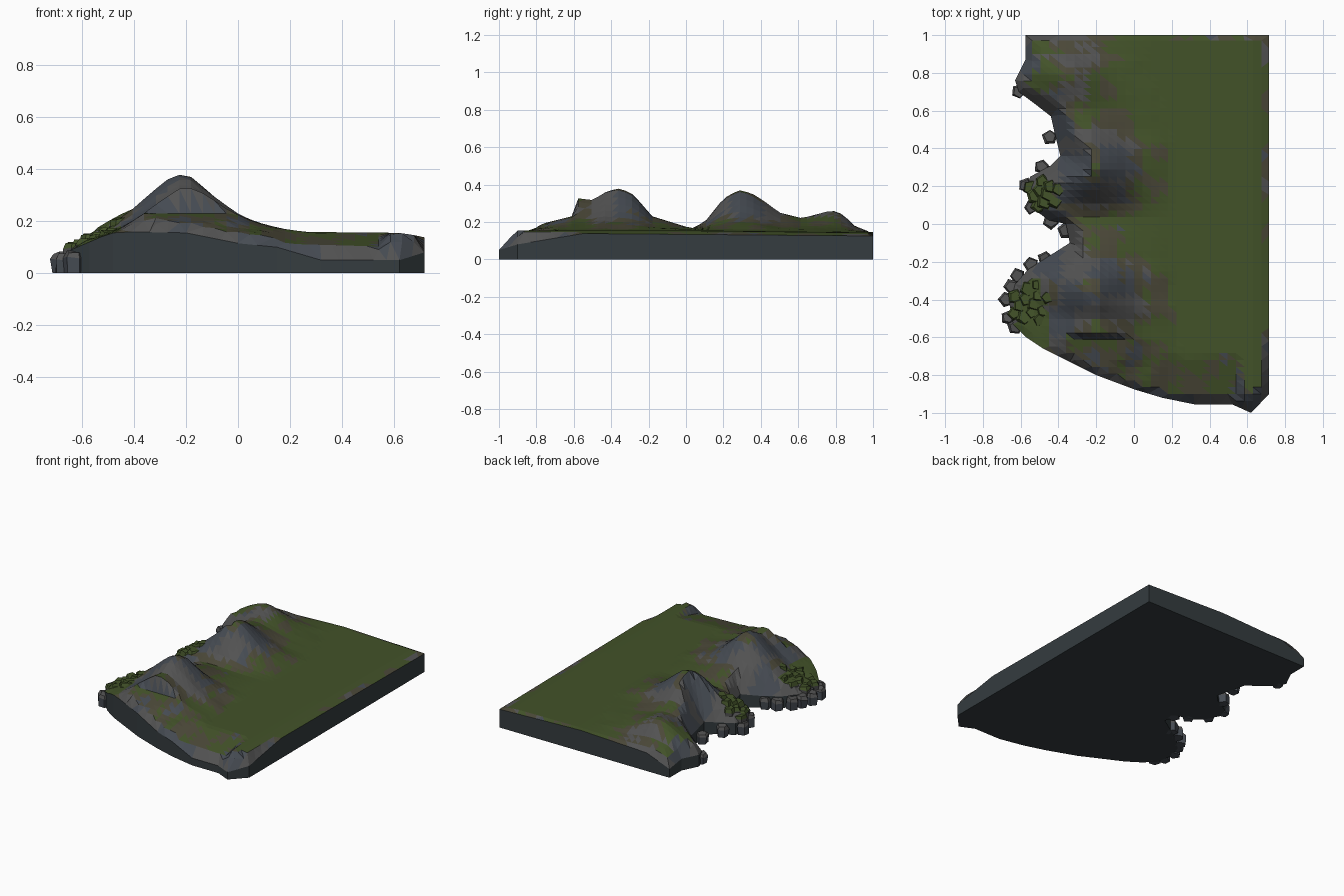
import bpy, bmesh, math, random
from mathutils import Vector, noise
from mathutils.geometry import delaunay_2d_cdt, intersect_point_line

if "Cube" in bpy.data.objects:
    bpy.data.objects.remove(bpy.data.objects["Cube"])

random.seed(4)


def material(name, rgb):
    m = bpy.data.materials.new(name)
    m.diffuse_color = (*rgb, 1)
    m.use_nodes = True
    m.node_tree.nodes["Principled BSDF"].inputs["Base Color"].default_value = m.diffuse_color
    return m


MATS = [material("grass", (0.055, 0.085, 0.022)),
        material("slate", (0.06, 0.07, 0.085)),
        material("rock", (0.085, 0.085, 0.085)),
        material("earth", (0.07, 0.065, 0.04)),
        material("cliff", (0.035, 0.045, 0.05))]
GRASS, SLATE, ROCK, EARTH, CLIFF = range(5)

# Shoreline corners with the height of the cliff top: x, y, z
OUTLINE = [(-.575, 1, .06), (-.575, .87, .08), (-.63, .76, .08), (-.61, .70, .08),
           (-.53, .64, .08), (-.44, .57, .09), (-.42, .48, .09), (-.39, .36, .09),
           (-.44, .31, .08), (-.55, .25, .08), (-.57, .17, .08), (-.52, .07, .08),
           (-.45, .02, .08), (-.36, 0, .09), (-.34, -.1, .09), (-.45, -.17, .08),
           (-.56, -.24, .08), (-.63, -.32, .08), (-.66, -.42, .08), (-.64, -.53, .09),
           (-.57, -.6, .12), (-.48, -.66, .16), (-.2, -.8, .155), (0, -.875, .115),
           (.15, -.92, .10), (.32, -.955, .05), (.52, -.955, .05), (.62, -1, .05),
           (.715, -.9, .08), (.715, -.55, .138), (.715, 1, .125), (.1, 1, .145),
           (-.4, 1, .125)]
# Ridge line height along y, hill cross-section along x, and ground level along x
RIDGE = [(-1, .05), (-.87, .14), (-.75, .2), (-.68, .27), (-.61, .33), (-.5, .317),
         (-.42, .365), (-.35, .38), (-.28, .345), (-.18, .23), (.03, .165), (.1, .2),
         (.2, .325), (.28, .37), (.34, .36), (.42, .31), (.5, .25), (.62, .22),
         (.78, .262), (.84, .24), (.9, .18), (1, .14)]
SECTION = [(-.4, 0), (-.28, .12), (-.18, .43), (-.1, .75), (-.03, 1), (.03, 1),
           (.1, .75), (.2, .37), (.27, .2), (.42, 0)]
CREST = [(-1, -.18), (-.6, -.19), (-.35, -.22), (.28, -.22), (.5, -.25), (.78, -.35), (1, -.37)]
GROUND = [(-.7, .09), (-.58, .12), (-.48, .14), (-.3, .15), (.1, .16), (.62, .155), (.715, .14)]
# Low grassy shelf behind the front cliff
SHELF = [(0, .15), (.2, .105), (.55, .095), (.63, .2)]


def lerp(table, t):
    if t <= table[0][0]:
        return table[0][1]
    for (a, u), (b, v) in zip(table, table[1:]):
        if t <= b:
            return u + (v - u) * (t - a) / (b - a)
    return table[-1][1]


SEGMENTS = list(zip(map(Vector, OUTLINE), map(Vector, OUTLINE[1:] + OUTLINE[:1])))


def edge_info(x, y):
    """Nearest shore distance and the height limit the shore imposes."""
    near, cap = 9, 9
    p = Vector((x, y))
    for a, b in SEGMENTS:
        q, f = intersect_point_line(p, a.xy, b.xy)
        f = min(1, max(0, f))
        d = (p - a.xy.lerp(b.xy, f)).length
        near = min(near, d)
        cap = min(cap, a.z + (b.z - a.z) * f + 1.6 * d)
    return near, cap


def height(x, y):
    ground = lerp(GROUND, x) - .012 * max(0, y)
    dx = x - lerp(CREST, y)
    dx *= 1 + .13 * noise.noise((x * 3, y * 8, 1.5))      # spurs and gullies
    hill = max(0, lerp(RIDGE, y) - ground) * lerp(SECTION, dx)
    z = min(ground + hill, edge_info(x, y)[1])
    if y < -.6:
        z = min(z, lerp(SHELF, x) + .25 * max(0, y + .93))
    return z


def inside(x, y):
    hit = False
    for a, b in SEGMENTS:
        if (a.y > y) != (b.y > y) and x < a.x + (b.x - a.x) * (y - a.y) / (b.y - a.y):
            hit = not hit
    return hit


def finish(bm, name):
    bmesh.ops.recalc_face_normals(bm, faces=bm.faces[:])
    me = bpy.data.meshes.new(name)
    bm.to_mesh(me)
    bm.free()
    for m in MATS:
        me.materials.append(m)
    ob = bpy.data.objects.new(name, me)
    bpy.context.collection.objects.link(ob)
    return ob


def build_terrain():
    # Shore points, then a regular grid of points inside the shore
    pts = []
    for a, b in SEGMENTS:
        n = max(1, round((b - a).xy.length / .07))
        pts += [a.xy.lerp(b.xy, i / n) for i in range(n)]
    loop = list(range(len(pts)))
    for j in range(-27, 28):
        for i in range(-16, 17):
            x, y = i * .045, j * .036
            if inside(x, y) and edge_info(x, y)[0] > .02:
                pts.append(Vector((x, y)))
    verts, _, faces, *_ = delaunay_2d_cdt(pts, [], [loop], 1, 1e-5)

    bm = bmesh.new()
    vs = [bm.verts.new((p.x, p.y, height(p.x, p.y))) for p in verts]
    for f in faces:
        bm.faces.new([vs[i] for i in f])
    bm.normal_update()

    # Colour the ground by steepness with patchy noise
    for f in bm.faces:
        c = f.calc_center_median()
        cell = Vector((round(c.x / .07) * .07, round(c.y / .036) * .036, 0))
        nz = abs(f.normal.z)
        v = nz + .2 * noise.noise(cell * 8)
        if nz > .985 or (c.x < -.45 and c.z > .11 and nz > .8):
            f.material_index = GRASS
        elif v < .88:
            f.material_index = SLATE if noise.noise(cell * 5 + Vector((3, 7, 2))) > .05 else ROCK
        elif v < .97:
            f.material_index = EARTH
        else:
            f.material_index = GRASS

    # Cliff walls and flat underside
    rim = [e for e in bm.edges if e.is_boundary]
    out = bmesh.ops.extrude_edge_only(bm, edges=rim)["geom"]
    low = {g for g in out if isinstance(g, bmesh.types.BMVert)}
    for v in low:
        v.co.z = 0
    for g in out:
        if isinstance(g, bmesh.types.BMFace):
            g.material_index = CLIFF
    base = [e for e in bm.edges if e.verts[0] in low and e.verts[1] in low]
    for f in bmesh.ops.edgeloop_fill(bm, edges=base)["faces"]:
        f.material_index = CLIFF
    finish(bm, "terrain")


def add_boulder(bm, x, y, r, z0, z1, side, top):
    """Irregular five-sided boulder with a slightly narrower, tilted top."""
    turn = random.uniform(0, 6)
    rings = []
    for k, z in ((.9, z0), (1, z0 + .75 * (z1 - z0)), (.75, z1)):
        ring = []
        for i in range(5):
            a = turn + i * math.tau / 5
            q = r * k * random.uniform(.88, 1.12)
            dz = random.uniform(-.008, .004) if z > z0 else 0
            ring.append(bm.verts.new((x + q * math.cos(a), y + q * math.sin(a), z + dz)))
        rings.append(ring)
    for n, (lo, hi) in enumerate(zip(rings, rings[1:])):
        for i in range(5):
            j = (i + 1) % 5
            f = bm.faces.new((lo[i], lo[j], hi[j], hi[i]))
            f.material_index = side if n == 0 else top
    bm.faces.new(rings[0][::-1]).material_index = side
    bm.faces.new(rings[2]).material_index = top


build_terrain()

# Boulders along the western shore
bm = bmesh.new()
for x, y in [(-.61, .70), (-.445, .46), (-.49, .305), (-.575, .205), (-.545, .09), (-.44, .015),
             (-.36, -.035), (-.47, -.185), (-.545, -.215), (-.615, -.275), (-.65, -.33),
             (-.675, -.40), (-.668, -.495), (-.63, -.545)]:
    add_boulder(bm, x, y, random.uniform(.038, .044), 0, random.uniform(.068, .085), SLATE, ROCK)
finish(bm, "shore_boulders")

# Mossy slabs piled on the two headlands
bm = bmesh.new()
for cx, cy, spread, count in ((-.47, .16, .085, 10), (-.54, -.42, .11, 13)):
    for i in range(count):
        a = i * 2.4
        d = spread * math.sqrt((i + .3) / count)
        x, y = cx + d * math.cos(a), cy + d * math.sin(a)
        z = max(height(x, y) + .008, .09)
        add_boulder(bm, x, y, random.uniform(.035, .05), .05, z, ROCK, GRASS)
finish(bm, "mossy_slabs")
